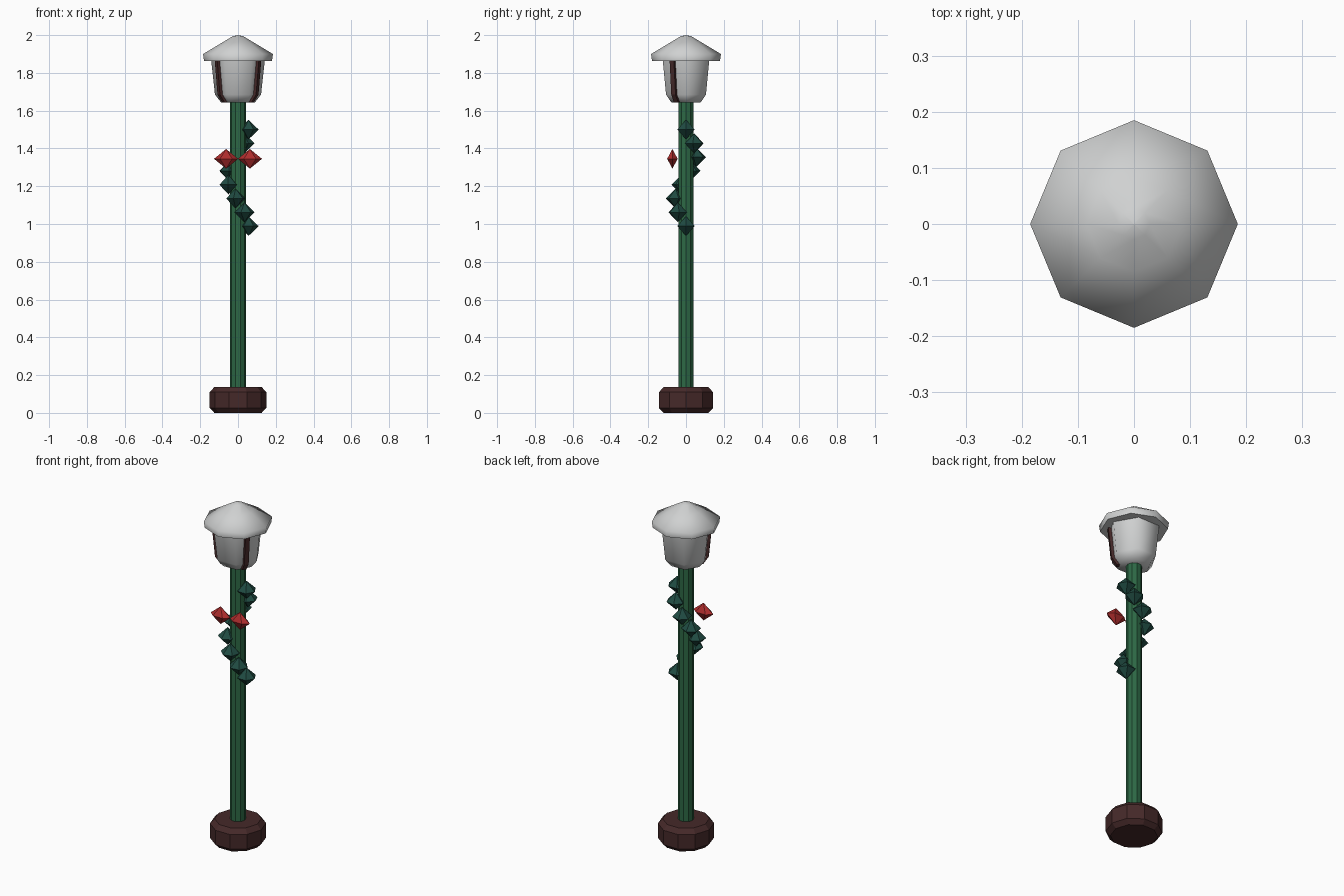
import bpy
import bmesh
from math import sin, cos, pi, radians, tau
from mathutils import Vector

cube = bpy.data.objects.get("Cube")
if cube:
    bpy.data.objects.remove(cube, do_unlink=True)


def material(name, rgb):
    mat = bpy.data.materials.new(name)
    mat.use_nodes = True
    color = (*rgb, 1)
    mat.diffuse_color = color
    mat.node_tree.nodes["Principled BSDF"].inputs["Base Color"].default_value = color
    return mat


WHITE = material("lamp white", (0.63, 0.64, 0.64))
GREEN = material("pole green", (0.026, 0.14, 0.06))
LEAF = material("leaf dark green", (0.014, 0.07, 0.054))
RED = material("bow red", (0.42, 0.026, 0.026))
BROWN = material("dark brown", (0.06, 0.022, 0.022))


def loft(name, rings, mat, smooth=None):
    """Join equal rings of points into a closed solid."""
    bm = bmesh.new()
    loops = [[bm.verts.new(p) for p in ring] for ring in rings]
    n = len(loops[0])
    for a, b in zip(loops, loops[1:]):
        for i in range(n):
            j = (i + 1) % n
            bm.faces.new((a[i], a[j], b[j], b[i]))
    bm.faces.new(loops[0][::-1])
    bm.faces.new(loops[-1])
    bmesh.ops.remove_doubles(bm, verts=bm.verts, dist=1e-5)
    bmesh.ops.recalc_face_normals(bm, faces=bm.faces)
    mesh = bpy.data.meshes.new(name)
    bm.to_mesh(mesh)
    bm.free()
    mesh.materials.append(mat)
    obj = bpy.data.objects.new(name, mesh)
    bpy.context.collection.objects.link(obj)
    if smooth:
        bpy.ops.object.select_all(action="DESELECT")
        obj.select_set(True)
        bpy.context.view_layer.objects.active = obj
        bpy.ops.object.shade_smooth_by_angle(angle=radians(smooth))
    return obj


def turned(name, sides, profile, mat, smooth=None):
    """Solid of revolution from (radius, height) pairs."""
    rings = [[(r * cos(tau * i / sides), r * sin(tau * i / sides), z)
              for i in range(sides)] for r, z in profile]
    return loft(name, rings, mat, smooth)


def gem(name, center, size, mat, turn=0):
    """Faceted double pyramid."""
    bm = bmesh.new()
    ring = [bm.verts.new((cos(tau * i / 6), sin(tau * i / 6), 0)) for i in range(6)]
    for z in (1, -1):
        tip = bm.verts.new((0, 0, z))
        for i in range(6):
            bm.faces.new((ring[i], ring[(i + 1) % 6], tip))
    bmesh.ops.recalc_face_normals(bm, faces=bm.faces)
    mesh = bpy.data.meshes.new(name)
    bm.to_mesh(mesh)
    bm.free()
    mesh.materials.append(mat)
    obj = bpy.data.objects.new(name, mesh)
    obj.location, obj.scale, obj.rotation_euler.z = center, size, turn
    bpy.context.collection.objects.link(obj)


# Base and pole
turned("base", 10, [(0.125, 0), (0.15, 0.025), (0.15, 0.11), (0.125, 0.137)], BROWN)
turned("pole", 10, [(0.042, 0.12), (0.042, 1.66)], GREEN)

# Lamp glass and roof
glass = [(0.088, 1.642), (0.122, 1.685), (0.143, 1.875)]
turned("lamp_glass", 6, glass, WHITE, 70)
turned("lamp_roof", 8, [(0.14, 1.862), (0.18, 1.864), (0.185, 1.9), (0.085, 1.96),
                        (0.028, 1.994), (0.0001, 2.0)], WHITE, 65)

# Dark bars on the two slanted front panes
for side, label in ((1, "left"), (-1, "right")):
    out = Vector((side * cos(pi / 6), -sin(pi / 6), 0))
    across = Vector((-out.y, out.x, 0))
    rings = []
    for r, z in glass:
        mid = out * r * cos(pi / 6) + Vector((0, -0.008, z))
        rings.append([mid + out * o + across * w for o, w in
                      ((-0.012, -0.013), (0.012, -0.013), (0.012, 0.013), (-0.012, 0.013))])
    loft(f"{label}_lamp_bar", rings, BROWN)

# Garland winding once round the pole
for k in range(8):
    a = tau * k / 7
    gem(f"leaf_{k + 1}", (0.056 * cos(a), 0.056 * sin(a), 1.5 - 0.073 * k),
        (0.053, 0.053, 0.052), LEAF, a)

# Bow
for side, label in ((1, "left"), (-1, "right")):
    gem(f"{label}_bow_loop", (side * 0.063, -0.072, 1.345), (0.064, 0.032, 0.052), RED)
